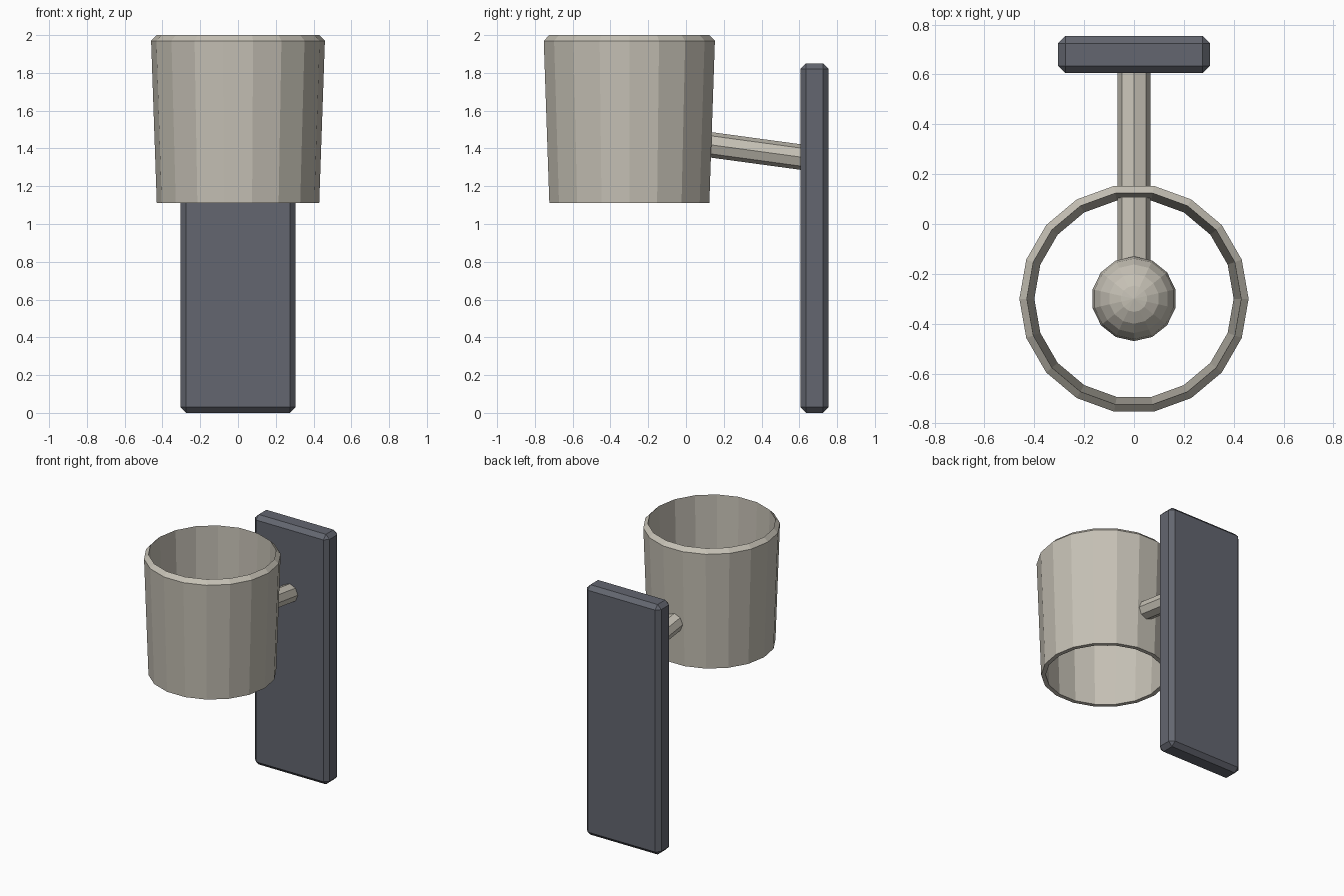
import bpy, bmesh
from math import cos, sin, pi
from mathutils import Vector

cube = bpy.data.objects.get("Cube")
if cube:
    bpy.data.objects.remove(cube, do_unlink=True)


def material(name, rgb):
    m = bpy.data.materials.new(name)
    m.use_nodes = True
    m.diffuse_color = (*rgb, 1)
    m.node_tree.nodes["Principled BSDF"].inputs["Base Color"].default_value = (*rgb, 1)
    return m


cream = material("warm grey", (0.56, 0.53, 0.46))
slate = material("slate grey", (0.125, 0.133, 0.16))


def finish(obj, name, mat):
    obj.name = obj.data.name = name
    obj.data.materials.append(mat)
    return obj


def lathe(name, profile, sides, center, mat):
    """Revolve a closed (radius, z) profile around the vertical axis."""
    bm = bmesh.new()
    rings = []
    for i in range(sides):
        a = 2 * pi * i / sides
        rings.append([bm.verts.new((r * cos(a), r * sin(a), z)) for r, z in profile])
    n = len(profile)
    for i, ring in enumerate(rings):
        after = rings[(i + 1) % sides]
        for j in range(n):
            k = (j + 1) % n
            bm.faces.new((ring[j], after[j], after[k], ring[k]))
    bmesh.ops.recalc_face_normals(bm, faces=bm.faces)
    mesh = bpy.data.meshes.new(name)
    bm.to_mesh(mesh)
    bm.free()
    obj = bpy.data.objects.new(name, mesh)
    obj.location = center
    bpy.context.collection.objects.link(obj)
    return finish(obj, name, mat)


# Wall plate with chamfered edges
bpy.ops.mesh.primitive_cube_add(size=1, location=(0, 0.68, 0.925))
plate = finish(bpy.context.object, "wall_plate", slate)
for v in plate.data.vertices:
    v.co *= Vector((0.61, 0.15, 1.85))
bevel = plate.modifiers.new("chamfer", "BEVEL")
bevel.width = 0.03
bevel.segments = 1

# Open tapered shade, chamfered on its outer top edge
lathe("lamp_shade",
      [(0.43, 1.11), (0.46, 1.97), (0.43, 2.0), (0.40, 1.11)],
      18, (0, -0.3, 0), cream)

# Sloping octagonal arm from the plate to the bulb
start, end = Vector((0, 0.64, 1.35)), Vector((0, -0.28, 1.475))
axis = end - start
bpy.ops.mesh.primitive_cylinder_add(
    vertices=8, radius=0.067, depth=axis.length, location=(start + end) / 2,
    rotation=axis.to_track_quat("Z", "Y").to_euler())
finish(bpy.context.object, "support_arm", cream)

# Faceted bulb inside the shade
bpy.ops.mesh.primitive_uv_sphere_add(
    segments=14, ring_count=10, radius=0.17, location=(0, -0.3, 1.53))
finish(bpy.context.object, "bulb", cream)
